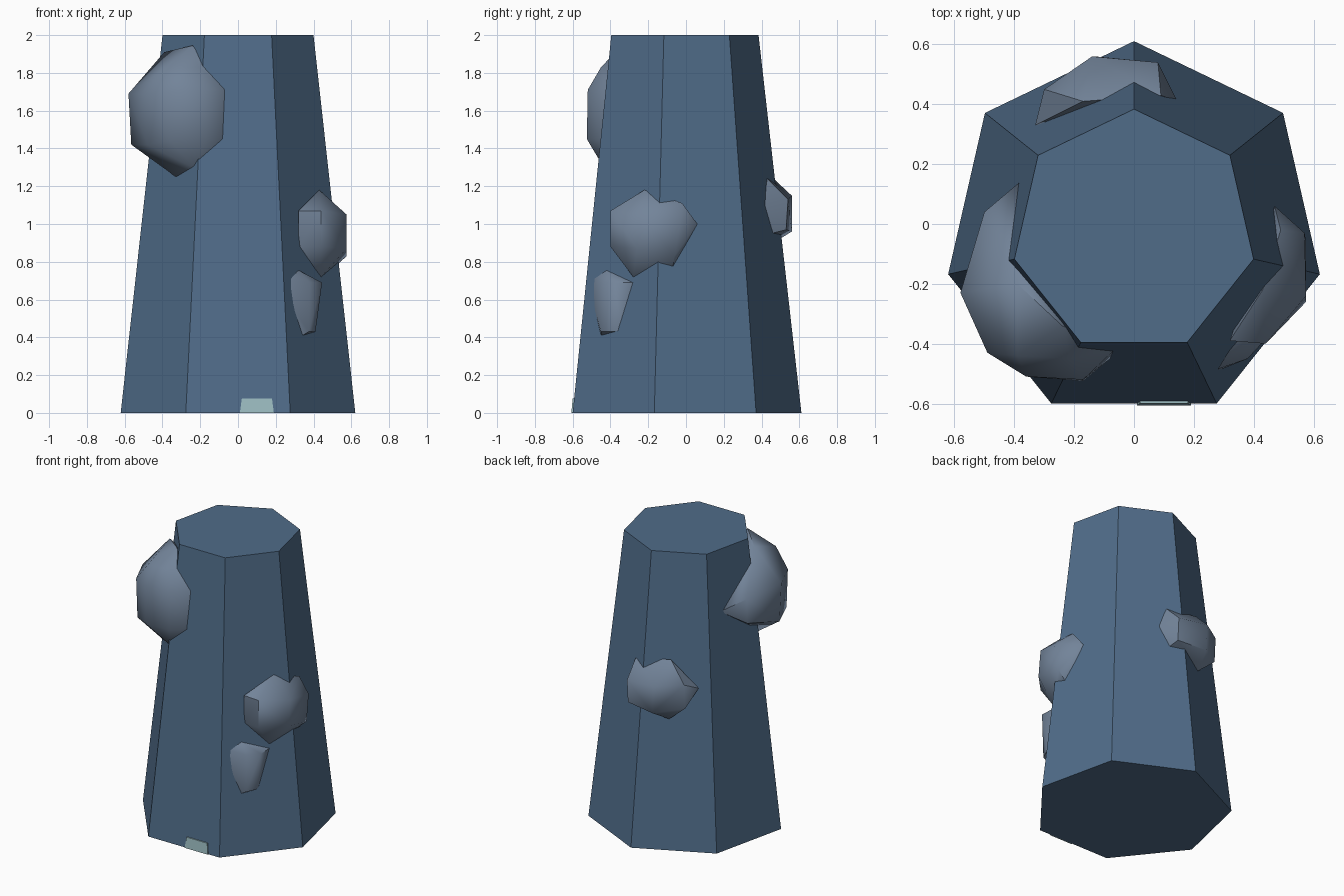
import bpy, bmesh, math


def material(name, rgb):
    m = bpy.data.materials.new(name)
    m.diffuse_color = (*rgb, 1)
    return m


blue = material("slate_blue", (0.08, 0.15, 0.25))
grey = material("grey_blue", (0.17, 0.23, 0.32))
teal = material("pale_teal", (0.33, 0.50, 0.53))


def finish(name, bm, mat):
    bmesh.ops.recalc_face_normals(bm, faces=bm.faces)
    me = bpy.data.meshes.new(name)
    bm.to_mesh(me)
    bm.free()
    me.materials.append(mat)
    ob = bpy.data.objects.new(name, me)
    bpy.context.collection.objects.link(ob)
    return ob


def hull(name, points, mat, smooth=True):
    bm = bmesh.new()
    for p in points:
        bm.verts.new(p)
    res = bmesh.ops.convex_hull(bm, input=bm.verts)
    loose = {g for g in res["geom_interior"] + res["geom_unused"]
             if isinstance(g, bmesh.types.BMVert)}
    bmesh.ops.delete(bm, geom=list(loose), context='VERTS')
    bmesh.ops.dissolve_limit(bm, angle_limit=math.radians(4), verts=bm.verts, edges=bm.edges)
    ob = finish(name, bm, mat)
    if smooth:
        bpy.ops.object.select_all(action='DESELECT')
        ob.select_set(True)
        bpy.context.view_layer.objects.active = ob
        bpy.ops.object.shade_smooth_by_angle(angle=math.radians(48))


# seven-sided tapered pillar
bm = bmesh.new()
rings = []
for r, z in ((0.637, 0), (0.41, 2)):
    rings.append([bm.verts.new((r * math.sin(i * math.tau / 7),
                                r * math.cos(i * math.tau / 7) - 0.026, z)) for i in range(7)])
for i in range(7):
    j = (i + 1) % 7
    bm.faces.new((rings[0][i], rings[0][j], rings[1][j], rings[1][i]))
for ring in rings:
    bm.faces.new(ring)
finish("pillar", bm, blue)

# large rock lump, upper front left
hull("upper_left_rock", [
    (-0.36, -0.51, 1.44), (-0.17, -0.525, 1.45), (-0.17, -0.52, 1.71), (-0.36, -0.51, 1.70),
    (-0.39, -0.44, 1.82), (-0.21, -0.45, 1.83),
    (-0.58, -0.23, 1.69), (-0.565, -0.23, 1.42), (-0.49, -0.43, 1.69), (-0.48, -0.43, 1.42),
    (-0.50, 0.04, 1.66), (-0.49, 0.02, 1.48), (-0.37, 0.15, 1.58),
    (-0.24, -0.34, 1.945), (-0.39, -0.20, 1.91), (-0.33, -0.33, 1.25), (-0.22, -0.43, 1.29),
    (-0.065, -0.42, 1.71), (-0.08, -0.45, 1.45)], grey)

# middle rock lump, right side
hull("right_rock", [
    (0.575, -0.26, 0.87), (0.575, -0.24, 1.05), (0.57, -0.03, 1.01), (0.575, -0.06, 0.83),
    (0.32, -0.39, 0.88), (0.32, -0.39, 1.07), (0.44, -0.40, 0.88), (0.44, -0.40, 1.07),
    (0.43, -0.22, 1.18), (0.44, -0.28, 0.72), (0.47, 0.06, 1.0),
    (0.49, -0.02, 1.11), (0.51, -0.07, 0.77)], grey)

# small rock chip below it
hull("right_chip", [
    (0.44, -0.28, 0.69), (0.445, -0.38, 0.69), (0.38, -0.45, 0.69), (0.375, -0.45, 0.43),
    (0.41, -0.38, 0.43), (0.28, -0.485, 0.71), (0.28, -0.49, 0.57), (0.32, -0.42, 0.755),
    (0.34, -0.45, 0.41), (0.41, -0.34, 0.44)], grey)

# rock lump on the back
hull("back_rock", [
    (0.08, 0.54, 1.13), (0.08, 0.53, 0.97), (-0.14, 0.56, 1.15), (-0.13, 0.56, 0.96),
    (-0.30, 0.45, 1.16), (-0.30, 0.44, 0.99), (-0.17, 0.41, 1.29), (-0.17, 0.43, 0.88),
    (-0.33, 0.33, 1.1), (0.145, 0.41, 1.1), (0.09, 0.43, 1.24), (0.09, 0.45, 0.95)], grey)

# small plate at the foot of the front
hull("foot_plate", [(x, y + dy, z) for x, y, z in
                    ((0.01, -0.607, 0), (0.19, -0.607, 0), (0.18, -0.60, 0.075), (0.02, -0.60, 0.075))
                    for dy in (0, 0.04)], teal, False)
